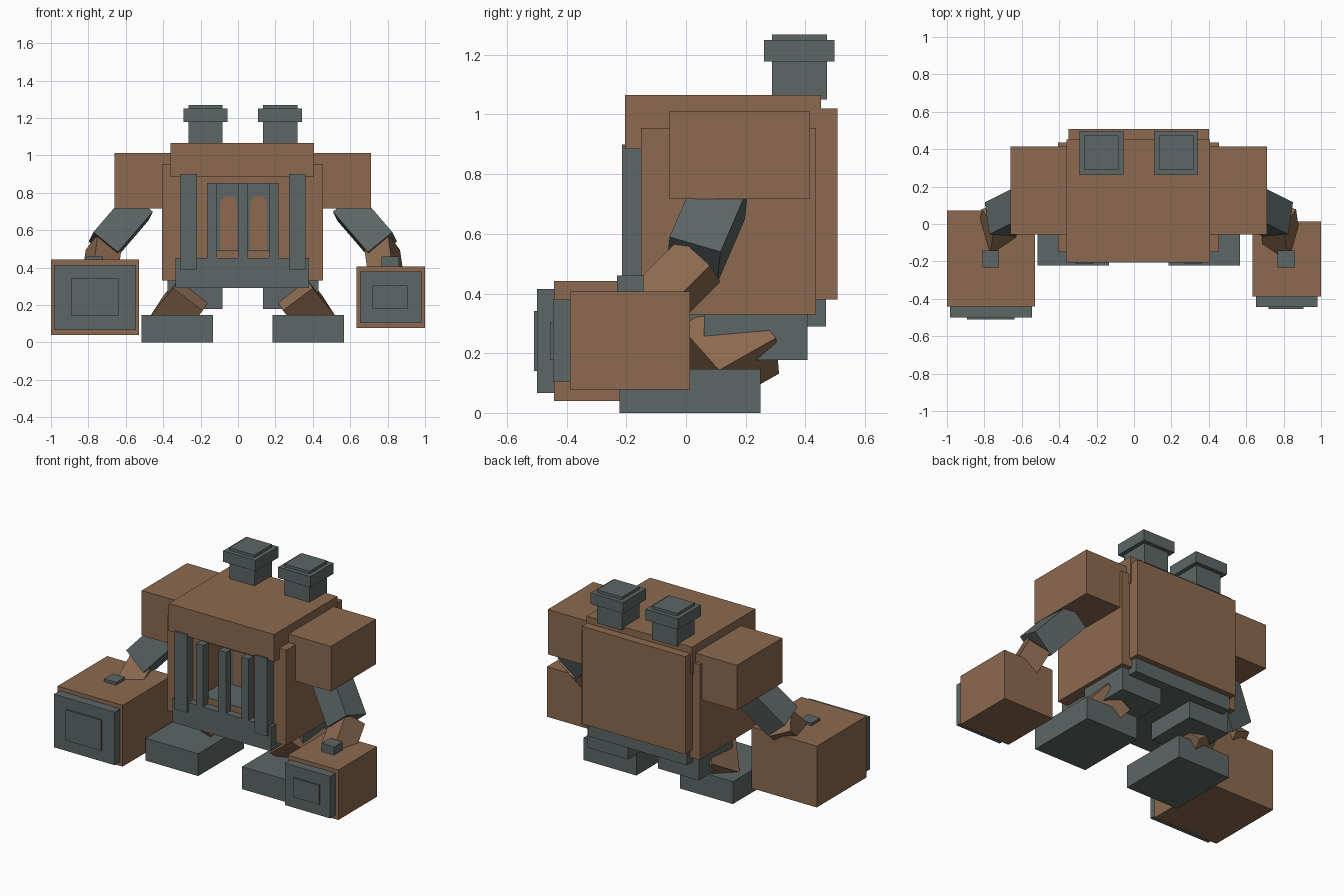
import bpy, bmesh, math
from mathutils import Vector

if "Cube" in bpy.data.objects:
    bpy.data.objects.remove(bpy.data.objects["Cube"])

MID = 0.026  # mirror plane of the torso


def material(name, r, g, b):
    m = bpy.data.materials.new(name)
    lin = [((c / 255 + 0.055) / 1.055) ** 2.4 for c in (r, g, b)]
    m.diffuse_color = (*lin, 1)
    m.use_nodes = True
    m.node_tree.nodes["Principled BSDF"].inputs["Base Color"].default_value = m.diffuse_color
    return m


RUST = material("rust_brown", 140, 106, 80)
IRON = material("iron_grey", 93, 103, 102)


def mesh_object(name, bm, mat):
    bmesh.ops.recalc_face_normals(bm, faces=bm.faces)
    me = bpy.data.meshes.new(name)
    bm.to_mesh(me)
    bm.free()
    me.materials.append(mat)
    ob = bpy.data.objects.new(name, me)
    bpy.context.collection.objects.link(ob)
    return ob


def block(name, mat, corner, a, b, c):
    """Box from one corner and three edge vectors."""
    bm = bmesh.new()
    bmesh.ops.create_cube(bm, size=1)
    p, a, b, c = map(Vector, (corner, a, b, c))
    for v in bm.verts:
        s = v.co + Vector((0.5, 0.5, 0.5))
        v.co = p + a * s.x + b * s.y + c * s.z
    return mesh_object(name, bm, mat)


def box(name, mat, x0, x1, y0, y1, z0, z1):
    return block(name, mat, (x0, y0, z0), (x1 - x0, 0, 0), (0, y1 - y0, 0), (0, 0, z1 - z0))


def mirrored(v, side, point=False):
    x, y, z = v
    if side > 0:
        return (x, y, z)
    return (2 * MID - x if point else -x, y, z)


def tilted(name, mat, side, corner, axes, lengths):
    edges = [Vector(mirrored(ax, side)).normalized() * n for ax, n in zip(axes, lengths)]
    block(name, mat, mirrored(corner, side, True), *edges)


def pair(name, mat, x0, x1, *yz):
    box("right_" + name, mat, x0, x1, *yz)
    box("left_" + name, mat, 2 * MID - x1, 2 * MID - x0, *yz)


# Torso with a firebox opening
body = box("body", RUST, -0.405, 0.455, -0.15, 0.435, 0.33, 0.955)
cutter = box("firebox_cutter", RUST, -0.165, 0.215, -0.3, 0.1, 0.485, 0.85)
cutter.hide_render = True
mod = body.modifiers.new("firebox", "BOOLEAN")
mod.operation = "DIFFERENCE"
mod.object = cutter
mod.solver = "EXACT"
bpy.context.view_layer.objects.active = body
bpy.ops.object.modifier_apply(modifier=mod.name)
bpy.data.objects.remove(cutter)

box("hood", RUST, -0.36, 0.405, -0.205, 0.452, 0.885, 1.065)
box("back_plate", RUST, -0.35, 0.40, 0.42, 0.507, 0.38, 1.02)
box("base", IRON, -0.335, 0.38, -0.2, 0.47, 0.29, 0.45)
pair("shoulder", RUST, 0.35, 0.712, -0.055, 0.415, 0.717, 1.012)

# Firebox lining, with arched openings in the rear panel
box("firebox_floor", IRON, -0.165, 0.215, -0.15, 0.1, 0.484, 0.49)
box("firebox_rear", IRON, -0.165, 0.215, 0.093, 0.1, 0.485, 0.85)
for i, cx in enumerate((-0.05, 0.11)):
    bm = bmesh.new()
    outline = [(cx - 0.045, 0.49), (cx + 0.045, 0.49)]
    outline += [(cx + 0.045 * math.cos(t * math.pi / 6), 0.74 + 0.045 * math.sin(t * math.pi / 6))
                for t in range(7)]
    face = bm.faces.new([bm.verts.new((x, 0.087, z)) for x, z in outline])
    ext = bmesh.ops.extrude_face_region(bm, geom=[face])
    moved = [v for v in ext["geom"] if isinstance(v, bmesh.types.BMVert)]
    bmesh.ops.translate(bm, verts=moved, vec=(0, 0.008, 0))
    mesh_object(f"firebox_arch_{i}", bm, RUST)

# Grate
pair("grate_post", IRON, 0.272, 0.362, -0.215, -0.145, 0.39, 0.90)
for i, x in enumerate((-0.165, 0.0, 0.165)):
    box(f"grate_bar_{i}", IRON, x, x + 0.052, -0.2, -0.145, 0.45, 0.852)

# Chimneys
pair("chimney_pipe", IRON, 0.135, 0.317, 0.288, 0.472, 1.05, 1.19)
pair("chimney_collar", IRON, 0.108, 0.343, 0.262, 0.498, 1.178, 1.25)
pair("chimney_cap", IRON, 0.135, 0.317, 0.288, 0.472, 1.24, 1.268)

# Hips and feet
pair("hip", IRON, 0.135, 0.43, 0.06, 0.407, 0.178, 0.38)
pair("foot", IRON, 0.185, 0.567, -0.223, 0.25, 0, 0.147)

# Tilted legs and arms
for side, tag in ((1, "right_"), (-1, "left_")):
    tilted(tag + "leg", RUST, side, (0.40, -0.02, 0.29),
           ((-0.80, 0.05, -0.60), (0.52, 0.57, -0.64), (-0.30, 0.83, 0.47)), (0.2, 0.23, 0.23))
    tilted(tag + "upper_arm", IRON, side, (0.825, -0.055, 0.59),
           ((-0.62, 0.31, 0.72), (0.14, 0.95, -0.28), (-0.77, -0.07, -0.63)), (0.3, 0.18, 0.17))
    tilted(tag + "forearm", RUST, side, (0.80, -0.02, 0.585),
           ((0.10, -0.70, -0.70), (0.44, 0.66, -0.60), (-0.89, 0.25, -0.38)), (0.28, 0.15, 0.145))

# Fists: the left one is larger
box("left_fist", RUST, -1.0, -0.528, -0.442, 0.073, 0.04, 0.442)
box("left_fist_plate", IRON, -0.985, -0.545, -0.5, -0.43, 0.067, 0.415)
box("left_fist_boss", IRON, -0.893, -0.638, -0.51, -0.49, 0.14, 0.341)
box("left_wrist_knob", IRON, -0.81, -0.722, -0.232, -0.143, 0.40, 0.46)
box("right_fist", RUST, 0.633, 1.0, -0.388, 0.014, 0.078, 0.406)
box("right_fist_plate", IRON, 0.652, 0.98, -0.445, -0.38, 0.105, 0.38)
box("right_fist_boss", IRON, 0.72, 0.905, -0.455, -0.435, 0.178, 0.305)
box("right_wrist_knob", IRON, 0.768, 0.86, -0.232, -0.143, 0.38, 0.46)
